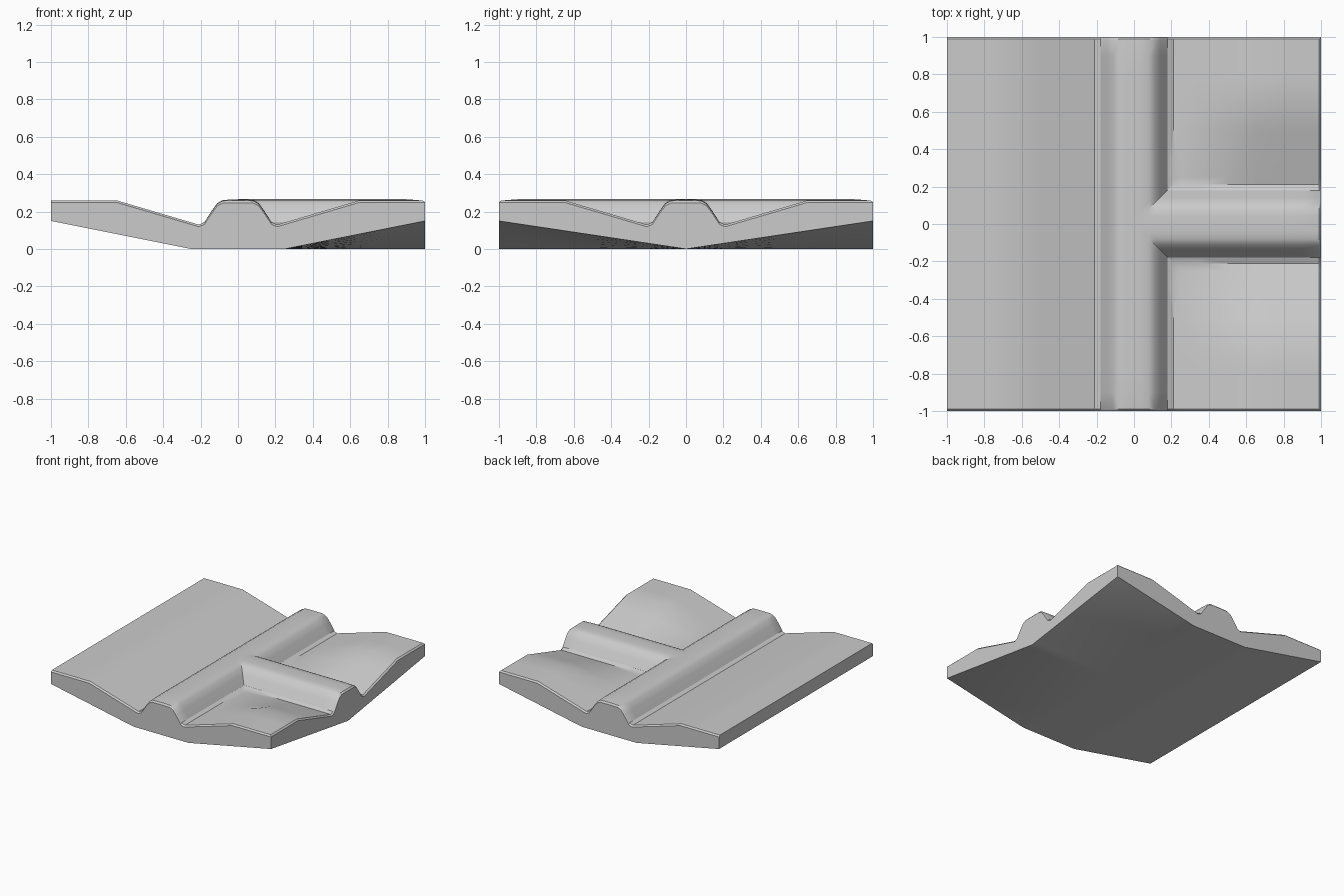
import bpy, bmesh, math

if "Cube" in bpy.data.objects:
    bpy.data.objects.remove(bpy.data.objects["Cube"])

# grid lines shared by the top surface and the base
HALF = [0, .04, .08, .11, .14, .18, .21, .25, .35, .5, .65, .8, .9, .988, 1]
LINES = [-v for v in HALF[:0:-1]] + HALF
XS = [v for v in LINES if v != -.988]        # left edge has no lip
YS = LINES

# cross-sections (distance from centre line, height)
ROAD = [(0, .266), (.08, .262), (.11, .246), (.14, .205), (.18, .143), (.21, .13)]
BANK = [(.21, 0), (.65, 1), (2, 1)]


def interp(pts, d):
    if d <= pts[0][0]:
        return pts[0][1]
    for (a, u), (b, v) in zip(pts, pts[1:]):
        if d <= b:
            return u + (v - u) * (d - a) / (b - a)
    return pts[-1][1]


def top(x, y):
    edge = max(abs(y), x)
    d = min(abs(x), abs(y)) if x > 0 else abs(x)
    if d < .21:                               # road, dipping slightly at tile edges
        z = interp(ROAD, d)
        z -= .008 * max(0, edge - .9) / .1 * (1 - d / .21)
    else:                                     # grass bank
        f = interp(BANK, abs(x))
        if x > 0:
            f *= interp(BANK, abs(y))
        z = .13 + .13 * f
    return z - (.011 if edge > .995 else 0)   # bevelled lip


def bottom(x, y):
    z = .2 * max(0, abs(x) - .25)
    return z * abs(y) if x > 0 else z


def add_grid(bm, height, up):
    v = [[bm.verts.new((x, y, height(x, y))) for y in YS] for x in XS]
    for i in range(len(XS) - 1):
        for j in range(len(YS) - 1):
            a, b, c, d = v[i][j], v[i+1][j], v[i+1][j+1], v[i][j+1]
            # fold along the mitre direction
            tris = [(a, b, c), (a, c, d)] if YS[j] >= 0 else [(a, b, d), (b, c, d)]
            for t in tris:
                bm.faces.new(t if up else t[::-1])
    return v


def rim(v):
    return ([r[0] for r in v] + v[-1][1:] +
            [r[-1] for r in v[-2::-1]] + v[0][-2:0:-1])


def finish(bm, name):
    me = bpy.data.meshes.new(name)
    bm.to_mesh(me)
    bm.free()
    ob = bpy.data.objects.new(name, me)
    bpy.context.collection.objects.link(ob)
    bpy.ops.object.select_all(action='DESELECT')
    ob.select_set(True)
    bpy.context.view_layer.objects.active = ob
    bpy.ops.object.shade_smooth_by_angle(angle=math.radians(30))


# road and grass surface
bm = bmesh.new()
add_grid(bm, top, True)
finish(bm, "road_surface")

# earth base: underside and side walls
bm = bmesh.new()
low = rim(add_grid(bm, bottom, False))
high = [bm.verts.new((p.co.x, p.co.y, top(p.co.x, p.co.y))) for p in low]
for i in range(len(low)):
    k = (i + 1) % len(low)
    bm.faces.new((low[i], low[k], high[k], high[i]))
finish(bm, "earth_base")
